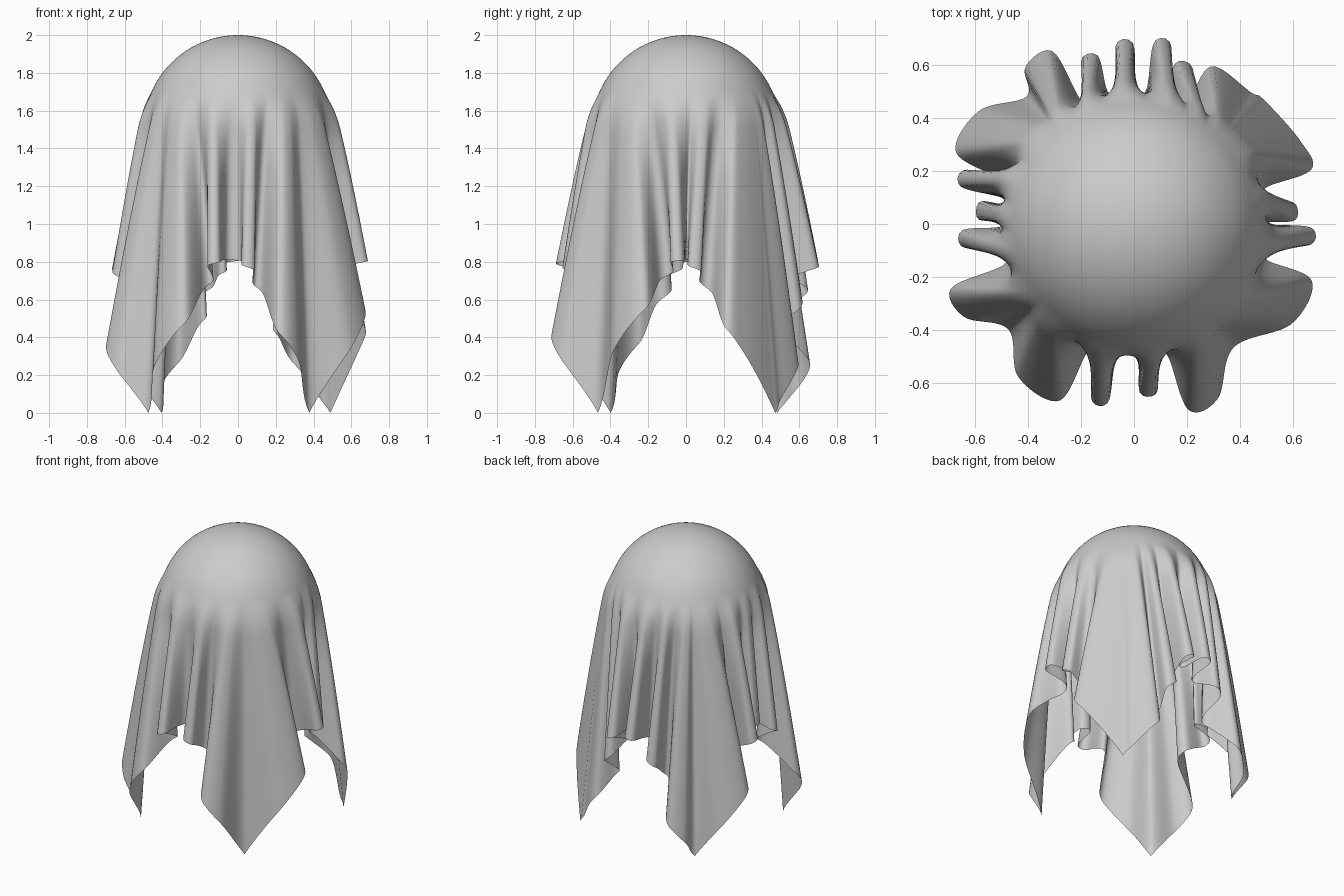
import bpy, bmesh
from math import sin, cos, acos, atan, radians, pi, sqrt
from mathutils import Vector

if "Cube" in bpy.data.objects:
    bpy.data.objects.remove(bpy.data.objects["Cube"])

R, CZ = 0.5, 1.5        # hidden ball that the cloth rests on
Z0 = 1.70               # height where the folds begin
COLS, DOME, SKIRT = 130, 18, 40

# Each cloth side: its starting corner, then its folds, as (azimuth, radius)
SIDES = [
    [(-51, .60), (-25, .72), (-4, .69), (4.5, .63), (22, .72)],              # right
    [(44, .68), (56, .68), (72.5, .65), (81, .71), (93, .70), (105, .67), (120, .74)],  # back
    [(130, .63), (151, .74), (165, .69), (175, .61), (185, .67), (204, .75)],  # left
    [(220, .62), (240, .74), (259, .70), (275, .66), (291, .75)],            # front
]


def polar(az, r, side=0.0):
    """Point at azimuth and radius, shifted sideways."""
    a = radians(az)
    return Vector((r * cos(a) - side * sin(a), r * sin(a) + side * cos(a)))


def side_points(side):
    """Corner, then the folds; the folds next to a corner run straight into it."""
    folds = side[1:]
    pts = [polar(*side[0])]
    for i, (az, tip) in enumerate(folds):
        first, last = i == 0, i == len(folds) - 1
        w = 0.09 if first else 0.06 if last else 0.033
        if not first:
            pts.append(polar(az, 0.51, -w))
        pts += [polar(az, tip - 0.02, -w), polar(az, tip - 0.02, w)]
        if not last:
            pts.append(polar(az, 0.51, w))
    return pts


def spline(p0, p1, p2, p3, t):
    """Catmull-Rom point between p1 and p2."""
    return 0.5 * (2 * p1 + (p2 - p0) * t + (2 * p0 - 5 * p1 + 4 * p2 - p3) * t * t
                  + (3 * p1 - p0 - 3 * p2 + p3) * t ** 3)


def resample(pts, n):
    """n points evenly spaced along a polyline, without its last point."""
    run = [0.0]
    for a, b in zip(pts, pts[1:]):
        run.append(run[-1] + (b - a).length)
    out, k = [], 0
    for i in range(n):
        d = run[-1] * i / n
        while run[k + 1] < d:
            k += 1
        out.append(pts[k].lerp(pts[k + 1], (d - run[k]) / max(run[k + 1] - run[k], 1e-9)))
    return out


def columns():
    """Yield (hem point, azimuth on the ball, hem height) around the cloth."""
    parts = [side_points(s) for s in SIDES]
    ctrl = [p for part in parts for p in part]
    n, start = len(ctrl), 0
    for k, part in enumerate(parts):
        fine = []
        for i in range(start, start + len(part)):
            quad = [ctrl[(i + j) % n] for j in (-1, 0, 1, 2)]
            fine += [spline(*quad, s / 16) for s in range(16)]
        start += len(part)
        fine.append(ctrl[start % n])
        a0, a1 = radians(SIDES[k][0][0]), radians(SIDES[(k + 1) % 4][0][0])
        if a1 < a0:
            a1 += 2 * pi
        for i, p in enumerate(resample(fine, COLS)):
            q = 2 * i / COLS - 1
            az = a0 + (a1 - a0) * (atan(q) * 4 / pi + 1) / 2
            drop = (sqrt(1 + abs(q) ** 2.3) - 1) / (sqrt(2) - 1)
            yield p, az, 0.81 - 0.81 * drop


# Draped cloth: smooth dome on top, folds growing down to the square hem
bm = bmesh.new()
pole = bm.verts.new((0, 0, CZ + R))
grid = []
for hem, az, zh in columns():
    col = []
    for j in range(1, DOME + 1):
        a = acos((Z0 - CZ) / R) * j / DOME
        col.append(bm.verts.new((R * sin(a) * cos(az), R * sin(a) * sin(az), CZ + R * cos(a))))
    for j in range(1, SKIRT + 1):
        w = j / SKIRT
        z = Z0 + (zh - Z0) * w
        r = sqrt(R * R - max(z - CZ, 0) ** 2)
        spread = (1.04 * w * w / (w + 0.04)) ** 0.85
        p = Vector((r * cos(az), r * sin(az))).lerp(hem, spread)
        col.append(bm.verts.new((p.x, p.y, z)))
    grid.append(col)
for a, b in zip(grid, grid[1:] + grid[:1]):
    bm.faces.new((pole, a[0], b[0]))
    for j in range(len(a) - 1):
        bm.faces.new((a[j], a[j + 1], b[j + 1], b[j]))
for f in bm.faces:
    f.smooth = True
mesh = bpy.data.meshes.new("draped_cloth")
bm.to_mesh(mesh)
bm.free()
bpy.context.collection.objects.link(bpy.data.objects.new("draped_cloth", mesh))
